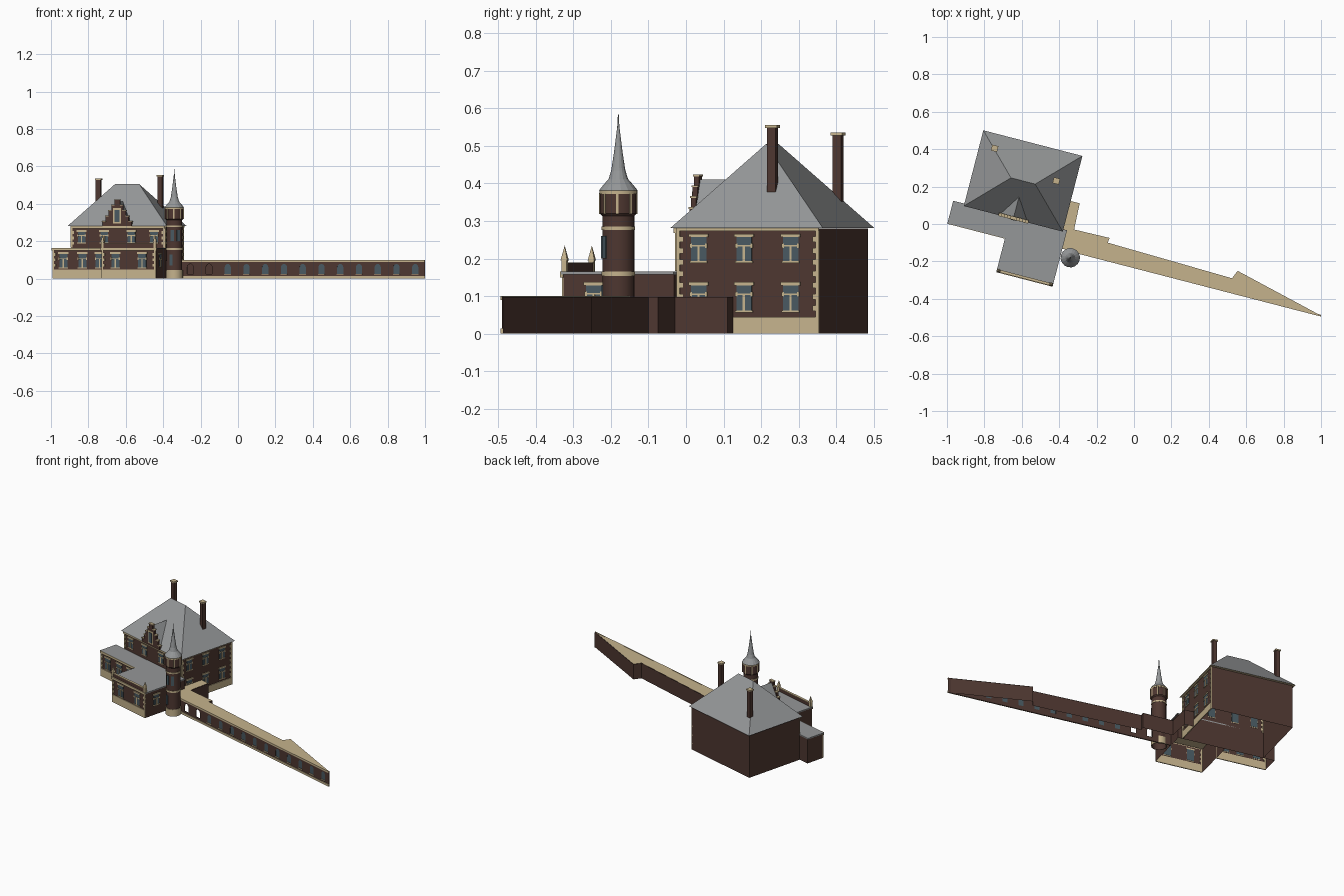
import bpy, bmesh, math
from mathutils import Matrix, Vector

if "Cube" in bpy.data.objects:
    bpy.data.objects.remove(bpy.data.objects["Cube"])

# The whole building is turned about the centre of the main house
SITE = Matrix.Translation((-0.593, 0.23, 0)) @ Matrix.Rotation(math.radians(-14.5), 4, 'Z')


def material(name, rgb):
    m = bpy.data.materials.new(name)
    m.diffuse_color = (*rgb, 1)
    m.use_nodes = True
    m.node_tree.nodes["Principled BSDF"].inputs["Base Color"].default_value = m.diffuse_color
    return m


BRICK = material("brown brick", (0.076, 0.038, 0.030))
STONE = material("tan stone", (0.56, 0.45, 0.265))
SLATE = material("grey slate", (0.30, 0.31, 0.315))
GLASS = material("blue grey glass", (0.065, 0.10, 0.12))
parts = {}


def part(name, mat):
    """Mesh under construction for one named part."""
    return parts.setdefault(name, (bmesh.new(), mat))[0]


def box(bm, lo, hi, m=Matrix()):
    lo, hi = Vector(lo), Vector(hi)
    bmesh.ops.create_cube(bm, size=1, matrix=m @ Matrix.Translation((lo + hi) / 2)
                          @ Matrix.Diagonal((*(hi - lo), 1)))


def face(bm, pts):
    bm.faces.new([bm.verts.new(p) for p in pts])


def shell(bm, poly, z0, z1, skip=()):
    """Open-bottomed walls around a plan polygon."""
    for i, (a, b) in enumerate(zip(poly, poly[1:] + poly[:1])):
        if i not in skip:
            face(bm, [(*a, z0), (*b, z0), (*b, z1), (*a, z1)])


def rect(p0, p1, q0, q1):
    return [(p0, q0), (p1, q0), (p1, q1), (p0, q1)]


def plate(bm, side, off, s0, s1, z0, z1, d0=-0.002, d1=0.004):
    """Plate on a front or right-hand wall; d is the distance out of the wall."""
    if side == "front":
        box(bm, (s0, off - d1, z0), (s1, off - d0, z1))
    else:
        box(bm, (off + d0, s0, z0), (off + d1, s1, z1))


def window(side, off, s, z0, z1, w=0.042):
    glass, trim = part("window_glass", GLASS), part("window_trim", STONE)
    h, r = w / 2, z0 + (z1 - z0) * 0.62
    plate(glass, side, off, s - h, s + h, z0, z1, -0.003, 0.002)
    for a, b, c, d in ((-h - .006, h + .006, z1, z1 + .009), (-h - .003, h + .003, z0 - .005, z0),
                       (-h, h, r, r + .004), (-.003, .003, z0, r),
                       (-h - .003, -h + .003, r - .004, r + .008), (h - .003, h + .003, r - .004, r + .008)):
        plate(trim, side, off, s + a, s + b, c, d, -0.002, 0.005)


def quoins(side, off, edge, inward, z0, z1):
    n = max(2, round((z1 - z0) / 0.015))
    h = (z1 - z0) / n
    for i in range(n):
        e = edge + inward * (0.018 if i % 2 else 0.009)
        plate(part("quoins", STONE), side, off, min(edge, e), max(edge, e), z0 + i * h, z0 + i * h + h)


# Main house: plain at the back and left, dressed on the front and right
P, Q = 0.26, 0.196
shell(part("main_walls", BRICK), rect(-P, P, -Q, Q), 0, 0.28)
plate(part("plinth", STONE), "right", P, -Q, Q, 0, 0.045)
plate(part("cornice", STONE), "front", -Q, -P, P, 0.268, 0.281, 0, 0.009)
plate(part("cornice", STONE), "right", P, -Q, Q, 0.274, 0.281, 0, 0.006)
for s in (-0.2, -0.075, 0.075, 0.2):
    window("front", -Q, s, 0.192, 0.25)
for s in (-0.135, -0.01, 0.118):
    window("right", P, s, 0.193, 0.257)
    window("right", P, s, 0.062, 0.128)
for e, d in ((-P, 1), (P, -1)):
    quoins("front", -Q, e, d, 0.167, 0.268)
for e, d in ((-Q, 1), (Q, -1)):
    quoins("right", P, e, d, 0.045, 0.274)
plate(part("quoins", STONE), "right", P, Q - 0.006, Q, 0.045, 0.274)

# Hipped roof over a flat stone ceiling
RP, RQ, E = 0.2735, 0.209, 0.282
eave = [(x, y, E) for x, y in rect(-RP, RP, -RQ, RQ)]
rl, rr = (-0.067, 0, 0.505), (0.067, 0, 0.505)
for f in ([eave[0], eave[1], rr, rl], [eave[1], eave[2], rr],
          [eave[2], eave[3], rl, rr], [eave[3], eave[0], rl]):
    face(part("main_roof", SLATE), f)
face(part("eave_ceiling", STONE), eave[::-1])

# Stepped gable and its dormer roof
for k in range(5):
    w, z = 0.08 - 0.016 * k, 0.305 + 0.029 * k
    box(part("stepped_gable", BRICK), (-w, -0.212, 0.28 if k == 0 else z - 0.029), (w, -0.198, z))
    for a, b in ((-w - .002, -w + .017), (w - .017, w + .002)):
        box(part("gable_caps", STONE), (a, -0.214, z - 0.002), (b, -0.196, z + 0.003))
plate(part("gable_caps", STONE), "front", -0.212, -0.022, 0.022, 0.295, 0.378, 0, 0.003)
plate(part("window_glass", GLASS), "front", -0.212, -0.014, 0.014, 0.302, 0.366, 0, 0.005)
for s in (-1, 1):
    pts = [(s * 0.074, -0.2, 0.29), (0, -0.2, 0.411), (0, -0.087, 0.411)]
    face(part("dormer_roof", SLATE), pts if s < 0 else pts[::-1])

# Chimneys
for p, q, z0, z1 in ((0.172, 0.045, 0.34, 0.555), (-0.191, 0.131, 0.33, 0.535)):
    box(part("chimneys", BRICK), (p - .013, q - .012, z0), (p + .013, q + .012, z1 - .006))
    box(part("chimney_caps", STONE), (p - .017, q - .016, z1 - .008), (p + .017, q + .016, z1))

# Two low wings with flat roofs
H = 0.158
for name, (p0, p1, q0), wins in (("left_wing", (-0.33, -0.012, -0.315), (-0.27, -0.165, -0.07)),
                                 ("front_wing", (-0.012, 0.289, -0.5), (0.065, 0.213))):
    plan = rect(p0, p1, q0, -Q)
    shell(part(name + "_walls", BRICK), plan, 0, H)
    box(part(name + "_roof", SLATE), (p0 - .005, q0 - .005, H), (p1 + .005, -Q, H + .007))
    face(part(name + "_ceiling", STONE), [(x, y, H - .001) for x, y in plan][::-1])
    plate(part("plinth", STONE), "front", q0, p0, p1, 0, 0.05)
    plate(part("cornice", STONE), "front", q0, p0 - .004, p1 + .004, 0.15, 0.165, 0, 0.008)
    for s in wins:
        window("front", q0, s, 0.06, 0.132, 0.045)
    for e, d in ((p0, 1), (p1, -1)):
        quoins("front", q0, e, d, 0.05, 0.15)
window("right", 0.289, -0.416, 0.065, 0.128)

# Parapet and corner pinnacles on the front wing
box(part("parapet", BRICK), (-0.012, -0.503, 0.164), (0.289, -0.493, 0.187))
box(part("parapet_cap", STONE), (-0.012, -0.505, 0.187), (0.289, -0.491, 0.190))
for p in (-0.006, 0.283):
    bm = part("pinnacles", STONE)
    box(bm, (p - .007, -0.505, 0.164), (p + .007, -0.491, 0.195))
    bmesh.ops.create_cone(bm, cap_ends=True, segments=4, radius1=0.013, radius2=0, depth=0.04,
                          matrix=Matrix.Translation((p, -0.498, 0.215)) @ Matrix.Rotation(math.pi / 4, 4, 'Z'))

# Long garden wall: open-bottomed shell with a stone top
F = -0.298
plan = [(0.262, F), (1.722, F), (1.231, -0.178), (1.212, -0.224), (0.521, -0.206),
        (0.524, -0.179), (0.329, -0.183), (0.323, -0.04), (0.262, -0.04)]
shell(part("garden_wall_back", BRICK), plan, 0, 0.098, skip=(0, 8))
face(part("garden_wall_top", STONE), [(x, y, 0.099) for x, y in plan])
box(part("garden_wall_front", BRICK), (0.29, F, 0), (1.72, F + 0.004, 0.098))
plate(part("garden_wall_trim", STONE), "front", F, 0.35, 1.722, 0, 0.014)
plate(part("garden_wall_trim", STONE), "front", F, 0.35, 1.722, 0.089, 0.1, 0, 0.005)


def arch(bm, s, q0, q1, w=0.034, z0=0.026, z1=0.078):
    r = w / 2
    ring = [(s - r, z0), (s + r, z0)] + [(s + r * math.cos(i * math.pi / 8), z1 - r + r * math.sin(i * math.pi / 8))
                                         for i in range(9)]
    f = bm.faces.new([bm.verts.new((x, q0, z)) for x, z in ring])
    ext = bmesh.ops.extrude_face_region(bm, geom=[f])
    bmesh.ops.translate(bm, vec=(0, q1 - q0, 0), verts=[v for v in ext["geom"] if isinstance(v, bmesh.types.BMVert)])
    bmesh.ops.recalc_face_normals(bm, faces=bm.faces)


# Arched openings: the first two are open, the rest are glazed
for i in range(13):
    s = 0.426 + 0.1035 * i
    arch(part("arch_cutter", BRICK), s, F - 0.01, F + 0.012)
    if i > 1:
        arch(part("arch_glass", GLASS), s, F + 0.001, F + 0.003)
        plate(part("garden_wall_trim", STONE), "front", F, s - .019, s + .019, 0.022, 0.026)

# Round stair tower
T = Matrix.Translation((0.347, -0.334, 0))
N = 16


def revolve(bm, profile):
    rings = [[bm.verts.new(T @ Vector((r * math.cos(2 * math.pi * i / N), r * math.sin(2 * math.pi * i / N), z)))
              for i in range(N)] for r, z in profile]
    for a, b in zip(rings, rings[1:]):
        for i in range(N):
            j = (i + 1) % N
            bm.faces.new((a[i], a[j], b[j], b[i]))


revolve(part("tower_shaft", BRICK), [(.043, 0), (.043, .313), (.049, .32), (.049, .377)])
for z0, z1, r in ((0, .045, .046), (.154, .165, .0455), (.276, .285, .0455), (.372, .381, .051)):
    revolve(part("tower_bands", STONE), [(.042, z0), (r, z0), (r, z1), (.042, z1)])
revolve(part("tower_spire", SLATE), [(.042, .38), (.052, .381), (.042, .394), (.026, .412), (.019, .435),
                                     (.012, .48), (.003, .55), (.001, .585), (.0001, .5851)])
for i in range(8):
    turn = T @ Matrix.Rotation(math.pi / 4 * (i + 0.25), 4, 'Z')
    box(part("tower_brackets", STONE), (0.045, -.003, 0.318), (0.051, .003, 0.375), turn)
for deg, z in ((-45, 0.2), (-100, 0.07), (-90, 0.2)):
    turn = T @ Matrix.Rotation(math.radians(deg), 4, 'Z')
    box(part("tower_glass", GLASS), (0.040, -.009, z), (0.045, .009, z + 0.06), turn)

# Turn every part into an object
for name, (bm, mat) in parts.items():
    me = bpy.data.meshes.new(name)
    bm.to_mesh(me)
    bm.free()
    me.materials.append(mat)
    ob = bpy.data.objects.new(name, me)
    ob.matrix_world = SITE
    bpy.context.collection.objects.link(ob)

cutter = bpy.data.objects["arch_cutter"]
cutter.hide_render = True
cutter.display_type = 'WIRE'
cut = bpy.data.objects["garden_wall_front"].modifiers.new("arches", 'BOOLEAN')
cut.object, cut.operation, cut.solver = cutter, 'DIFFERENCE', 'EXACT'

# Smooth the round tower only
bpy.ops.object.select_all(action='DESELECT')
for n in ("tower_shaft", "tower_bands"):
    bpy.data.objects[n].select_set(True)
bpy.context.view_layer.objects.active = bpy.data.objects["tower_shaft"]
bpy.ops.object.shade_smooth_by_angle(angle=math.radians(30))
